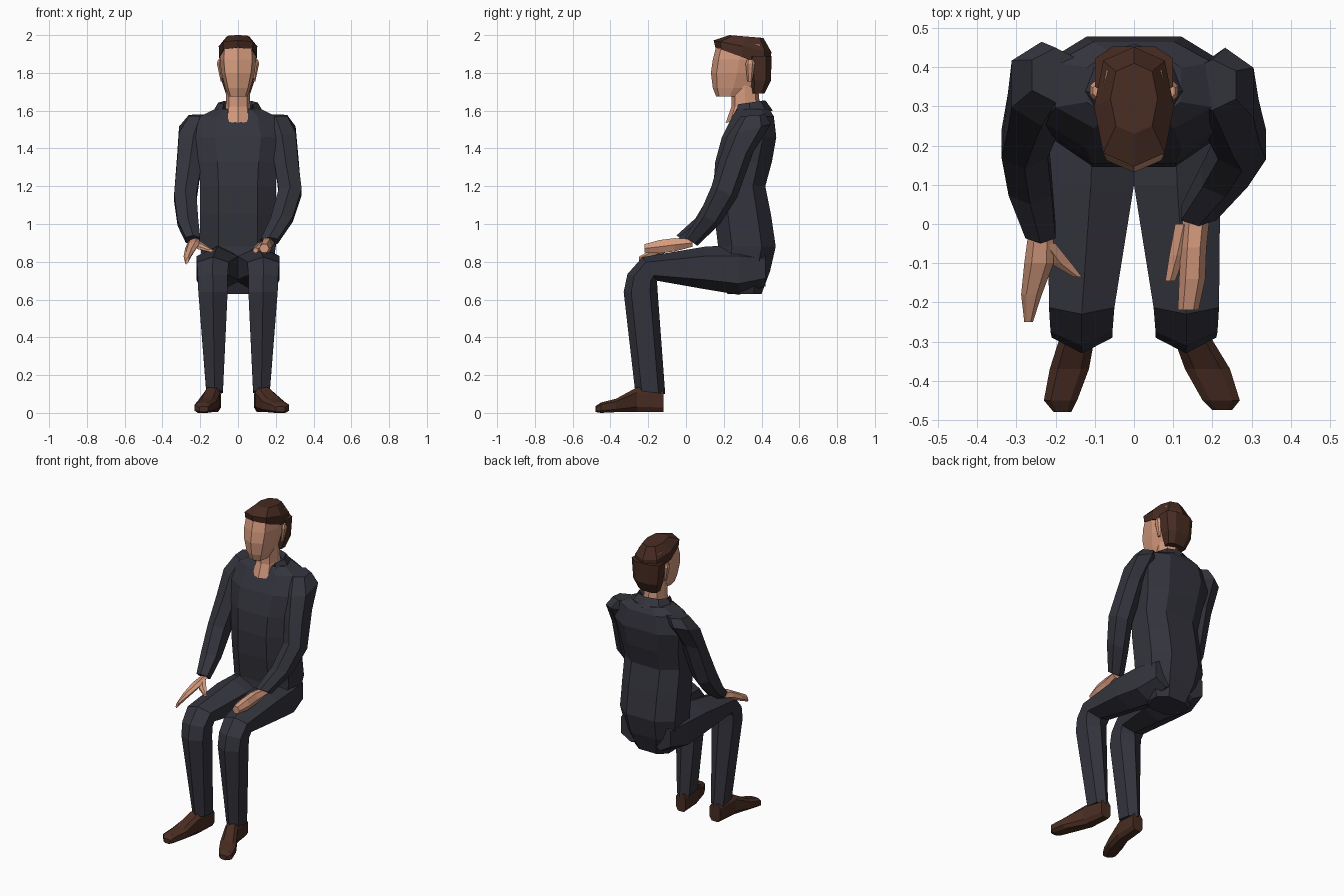
import bpy, bmesh, math
from mathutils import Vector


def material(name, rgb):
    m = bpy.data.materials.new(name)
    m.diffuse_color = (*rgb, 1)
    return m


SUIT = material("dark suit", (0.034, 0.034, 0.047))
SKIN = material("skin", (0.66, 0.32, 0.205))
HAIR = material("brown hair", (0.064, 0.025, 0.016))
SHOE = material("brown leather", (0.066, 0.026, 0.016))


def loft(name, mat, sections, n=8, e=1.0, phase=0.0, roll=0.0, mirror=False, open_front=False):
    """Skin a tube over sections (front y, front z, back y, back z, x min, x max)."""
    angles = [2 * math.pi * (k + phase) / n for k in range(n)]
    shape = lambda v: math.copysign(abs(v) ** e, v) if abs(v) > 1e-6 else 0.0
    cs = [shape(math.cos(a)) for a in angles]
    sn = [shape(math.sin(a)) for a in angles]
    cm, sm = max(map(abs, cs)), max(map(abs, sn))
    bm = bmesh.new()
    rings = []
    for yf, zf, yb, zb, x0, x1 in sections:
        if mirror:
            x0, x1 = -x1, -x0
        mid = Vector(((x0 + x1) / 2, (yf + yb) / 2, (zf + zb) / 2))
        u = Vector((0, (yf - yb) / 2, (zf - zb) / 2))
        v = Vector(((x1 - x0) / 2, 0, roll))
        rings.append([bm.verts.new(mid + u * c / cm + v * s / sm) for c, s in zip(cs, sn)])
    for a, b in zip(rings, rings[1:]):
        for k in range(n):
            if open_front and k in (0, n - 1):
                continue
            j = (k + 1) % n
            bm.faces.new((a[k], a[j], b[j], b[k]))
    if not open_front:
        bm.faces.new(rings[0])
        bm.faces.new(rings[-1])
    bmesh.ops.recalc_face_normals(bm, faces=bm.faces)
    me = bpy.data.meshes.new(name)
    bm.to_mesh(me)
    bm.free()
    me.materials.append(mat)
    ob = bpy.data.objects.new(name, me)
    bpy.context.collection.objects.link(ob)
    return ob


def level(z, yf, yb, w):
    """Horizontal section centred on x = 0."""
    return (yf, z, yb, z, -w, w)


def upright(y, zt, zb, x0, x1):
    """Vertical section facing along y."""
    return (y, zt, y, zb, x0, x1)


# Torso
loft("torso", SUIT, [
    level(0.63, 0.22, 0.40, 0.12), level(0.75, 0.16, 0.445, 0.18),
    level(0.88, 0.17, 0.475, 0.20), level(1.05, 0.15, 0.45, 0.20),
    level(1.20, 0.145, 0.42, 0.20), level(1.33, 0.155, 0.455, 0.21),
    level(1.46, 0.19, 0.478, 0.235), level(1.57, 0.245, 0.465, 0.20),
    level(1.61, 0.27, 0.44, 0.12)], n=8, e=0.75, phase=0.5)

# Collar, open at the throat
loft("collar", SUIT, [
    (0.225, 1.545, 0.46, 1.60, -0.145, 0.145),
    (0.25, 1.63, 0.42, 1.655, -0.105, 0.105),
    (0.26, 1.58, 0.40, 1.60, -0.075, 0.075)], open_front=True)

# Neck and head
loft("neck", SKIN, [
    (0.21, 1.535, 0.40, 1.58, -0.075, 0.075),
    (0.24, 1.62, 0.39, 1.64, -0.065, 0.065),
    (0.24, 1.74, 0.38, 1.74, -0.062, 0.062)], e=0.85)
loft("head", SKIN, [
    level(1.675, 0.16, 0.30, 0.05), level(1.72, 0.142, 0.36, 0.067),
    level(1.80, 0.132, 0.41, 0.088), level(1.87, 0.142, 0.42, 0.096),
    level(1.95, 0.162, 0.42, 0.09)], e=0.7)

# Hair: cap and back of the head
loft("hair_top", HAIR, [
    (0.155, 1.935, 0.445, 1.83, -0.101, 0.101),
    (0.146, 1.972, 0.452, 1.91, -0.102, 0.102),
    (0.23, 2.0, 0.41, 1.985, -0.06, 0.06)], e=0.75)
loft("hair_back", HAIR, [
    level(1.69, 0.345, 0.415, 0.065), level(1.76, 0.335, 0.45, 0.088),
    level(1.89, 0.32, 0.453, 0.1)], n=8, e=0.7, phase=0.5)

for side, flip in (("right", False), ("left", True)):
    # Ears
    loft(side + "_ear", SKIN, [
        level(1.755, 0.325, 0.35, 0)[:4] + (0.08, 0.092),
        level(1.85, 0.315, 0.365, 0)[:4] + (0.09, 0.112),
        level(1.872, 0.325, 0.355, 0)[:4] + (0.09, 0.105)], n=6, mirror=flip)
    # Legs: thigh, knee and shin in one tube
    loft(side + "_leg", SUIT, [
        upright(0.42, 0.86, 0.67, 0.03, 0.18), upright(0.28, 0.89, 0.625, 0.0, 0.21),
        upright(0.10, 0.88, 0.655, 0.0, 0.22),
        (-0.23, 0.825, -0.155, 0.70, 0.05, 0.217),
        (-0.31, 0.735, -0.153, 0.685, 0.055, 0.213),
        (-0.33, 0.64, -0.15, 0.64, 0.055, 0.21),
        (-0.27, 0.12, -0.11, 0.10, 0.08, 0.168)], n=6, e=0.85, mirror=flip)

# Shoes
loft("right_shoe", SHOE, [
    upright(-0.118, 0.12, 0.005, 0.085, 0.155), upright(-0.26, 0.135, 0.005, 0.09, 0.178),
    upright(-0.37, 0.075, 0.004, 0.13, 0.245), upright(-0.45, 0.055, 0.0, 0.175, 0.27),
    upright(-0.475, 0.035, 0.005, 0.20, 0.25)], e=0.6, phase=0.5)
loft("left_shoe", SHOE, [
    upright(-0.118, 0.12, 0.005, -0.165, -0.09), upright(-0.26, 0.135, 0.005, -0.18, -0.095),
    upright(-0.37, 0.075, 0.004, -0.215, -0.115), upright(-0.45, 0.055, 0.0, -0.23, -0.145),
    upright(-0.48, 0.035, 0.005, -0.205, -0.16)], e=0.6, phase=0.5)

# Arms
loft("right_arm", SUIT, [
    (0.29, 1.57, 0.42, 1.58, 0.14, 0.26), (0.22, 1.47, 0.45, 1.53, 0.16, 0.305),
    (0.17, 1.32, 0.36, 1.39, 0.19, 0.318), (0.135, 1.20, 0.27, 1.14, 0.215, 0.337),
    (0.07, 1.05, 0.18, 1.0, 0.175, 0.29), (-0.005, 0.93, 0.06, 0.885, 0.12, 0.21)],
    n=6, e=0.85)
loft("left_arm", SUIT, [
    (0.31, 1.57, 0.45, 1.58, -0.26, -0.14), (0.25, 1.47, 0.465, 1.53, -0.312, -0.16),
    (0.20, 1.32, 0.37, 1.38, -0.322, -0.19), (0.14, 1.18, 0.27, 1.10, -0.338, -0.22),
    (0.05, 1.03, 0.15, 0.98, -0.32, -0.21), (-0.05, 0.94, 0.01, 0.89, -0.277, -0.2)],
    n=6, e=0.85)

# Hands resting on the thighs
loft("right_hand", SKIN, [
    upright(0.035, 0.92, 0.88, 0.125, 0.195), upright(-0.06, 0.925, 0.855, 0.12, 0.185),
    upright(-0.14, 0.915, 0.845, 0.115, 0.182), upright(-0.22, 0.893, 0.848, 0.112, 0.165)],
    n=6, phase=0.5)
loft("right_thumb", SKIN, [
    upright(0.0, 0.91, 0.87, 0.105, 0.15), upright(-0.08, 0.895, 0.855, 0.09, 0.13),
    upright(-0.145, 0.875, 0.845, 0.08, 0.105)], n=6)
loft("left_hand", SKIN, [
    upright(-0.01, 0.925, 0.895, -0.268, -0.205), upright(-0.10, 0.905, 0.86, -0.28, -0.205),
    upright(-0.18, 0.86, 0.82, -0.288, -0.235), upright(-0.25, 0.82, 0.79, -0.28, -0.258)],
    n=6, phase=0.5, roll=0.012)
loft("left_thumb", SKIN, [
    upright(-0.05, 0.92, 0.88, -0.25, -0.2), upright(-0.10, 0.89, 0.86, -0.215, -0.16),
    upright(-0.135, 0.868, 0.85, -0.155, -0.133)], n=6)
